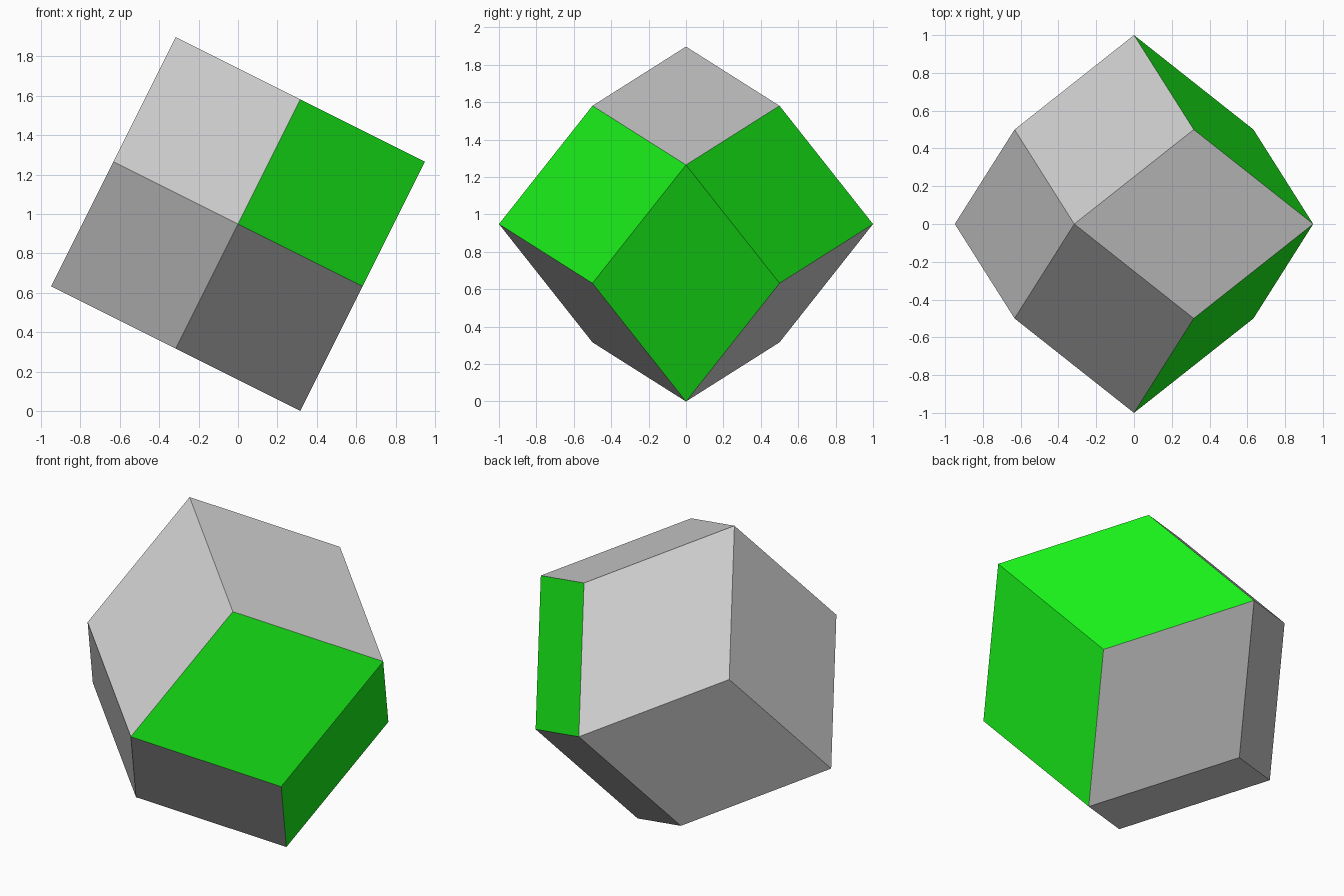
import bpy, bmesh, math
from itertools import product
from mathutils import Matrix, Vector

if "Cube" in bpy.data.objects:
    bpy.data.objects.remove(bpy.data.objects["Cube"])

def material(name, color):
    m = bpy.data.materials.new(name)
    m.diffuse_color = color
    m.use_nodes = True
    m.node_tree.nodes["Principled BSDF"].inputs["Base Color"].default_value = m.diffuse_color
    return m

# Rhombic dodecahedron: hull of a cube's corners and an octahedron's tips
bm = bmesh.new()
for corner in product((-0.5, 0.5), repeat=3):
    bm.verts.new(corner)
for axis, sign in product(range(3), (-1, 1)):
    tip = Vector()
    tip[axis] = sign
    bm.verts.new(tip)
bmesh.ops.convex_hull(bm, input=bm.verts[:])
bmesh.ops.dissolve_limit(bm, angle_limit=math.radians(2),
                         verts=bm.verts[:], edges=bm.edges[:])
bmesh.ops.recalc_face_normals(bm, faces=bm.faces[:])

# Three green rhombi, the rest grey
green_normals = [Vector(n).normalized() for n in ((1, -1, 0), (1, 1, 0), (1, 0, -1))]
for f in bm.faces:
    f.normal_update()
    f.material_index = int(any(f.normal.dot(n) > 0.99 for n in green_normals))

# Tilt about y and stand the lowest tip on the floor
bm.transform(Matrix.Rotation(-math.atan(1 / 3), 4, 'Y'))
bm.transform(Matrix.Translation((0, 0, -min(v.co.z for v in bm.verts))))

mesh = bpy.data.meshes.new("rhombic_dodecahedron")
bm.to_mesh(mesh)
bm.free()
mesh.materials.append(material("grey", (0.8, 0.8, 0.8, 1)))
mesh.materials.append(material("green", (0.01, 0.9, 0.01, 1)))
bpy.context.collection.objects.link(bpy.data.objects.new("rhombic_dodecahedron", mesh))
